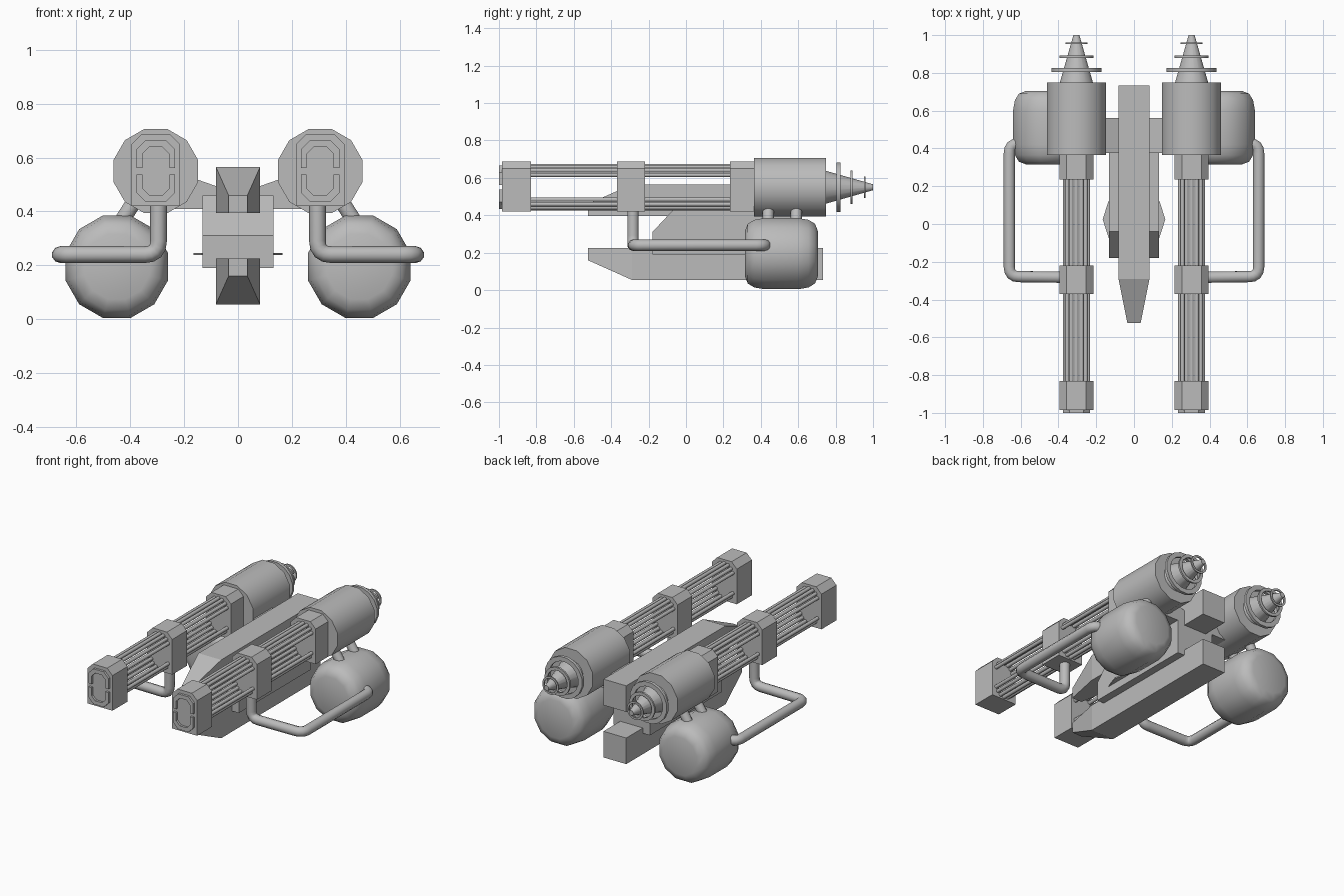
import bpy, bmesh, math
from mathutils import Vector, Matrix

cube = bpy.data.objects.get("Cube")
if cube:
    bpy.data.objects.remove(cube, do_unlink=True)

grey = bpy.data.materials.new("plain grey")
grey.use_nodes = True
COLOUR = (0.5, 0.5, 0.5, 1)
grey.diffuse_color = COLOUR
grey.node_tree.nodes["Principled BSDF"].inputs["Base Color"].default_value = COLOUR

GUN_X, GUN_Z = 0.305, 0.55
SIDES = {"left": 1, "right": -1}


def finish(name, bm, smooth=None):
    bmesh.ops.recalc_face_normals(bm, faces=bm.faces)
    mesh = bpy.data.meshes.new(name)
    bm.to_mesh(mesh)
    bm.free()
    mesh.materials.append(grey)
    obj = bpy.data.objects.new(name, mesh)
    bpy.context.collection.objects.link(obj)
    if smooth:
        bpy.ops.object.select_all(action="DESELECT")
        obj.select_set(True)
        bpy.context.view_layer.objects.active = obj
        bpy.ops.object.shade_smooth_by_angle(angle=math.radians(smooth))
    return obj


def prism(bm, outline, start, end):
    """Extrude an outline of 3D points from start offset to end offset."""
    a = [bm.verts.new(Vector(p) + Vector(start)) for p in outline]
    b = [bm.verts.new(Vector(p) + Vector(end)) for p in outline]
    bm.faces.new(a)
    bm.faces.new(b)
    for i in range(len(a)):
        j = (i + 1) % len(a)
        bm.faces.new((a[i], a[j], b[j], b[i]))


def lathe(bm, profile, x, z, sides, closed=False):
    """Revolve (radius, y) pairs about a lengthwise axis, flat side up."""
    rings = []
    for r, y in profile:
        turns = [math.tau * (i + 0.5) / sides for i in range(sides)]
        rings.append([bm.verts.new((x + r * math.cos(t), y, z + r * math.sin(t))) for t in turns])
    pairs = list(zip(rings, rings[1:]))
    if closed:
        pairs.append((rings[-1], rings[0]))
    else:
        bm.faces.new(rings[0])
        bm.faces.new(rings[-1])
    for a, b in pairs:
        for i in range(sides):
            j = (i + 1) % sides
            bm.faces.new((a[i], a[j], b[j], b[i]))


def tube(name, points, radius, bend=0.0):
    """Round pipe along a path, with its corners rounded off."""
    pts = [Vector(p) for p in points]
    path = [pts[0]]
    for a, b, c in zip(pts, pts[1:], pts[2:]):
        p, q = b + (a - b).normalized() * bend, b + (c - b).normalized() * bend
        path += [p.lerp(b, t).lerp(b.lerp(q, t), t) for t in (0, 0.25, 0.5, 0.75, 1)]
    path.append(pts[-1])
    curve = bpy.data.curves.new(name, "CURVE")
    curve.dimensions = "3D"
    curve.bevel_depth, curve.bevel_resolution, curve.use_fill_caps = radius, 3, True
    spline = curve.splines.new("POLY")
    spline.points.add(len(path) - 1)
    for point, co in zip(spline.points, path):
        point.co = (*co, 1)
        point.radius = 1
    spline.use_smooth = True
    curve.materials.append(grey)
    obj = bpy.data.objects.new(name, curve)
    bpy.context.collection.objects.link(obj)


def octagon(half_w, half_h, cut):
    """Upper half of a tall octagon, from the right side to the left."""
    right = [(half_w, 0.012), (half_w, half_h - cut), (half_w - cut, half_h)]
    return right + [(-x, z) for x, z in reversed(right)]


def build_gun(side, s):
    cx = s * GUN_X

    # Clamp blocks with chamfered upper corners
    w, top, low, cut = 0.09, 0.137, -0.13, 0.038
    outline = [(-w, low), (w, low), (w, top - cut), (w - cut, top), (cut - w, top), (-w, top - cut)]
    outline = [(cx + x, 0, GUN_Z + z) for x, z in outline]
    for part, y0, y1 in (("muzzle", -0.985, -0.83), ("middle_clamp", -0.37, -0.22), ("rear_clamp", 0.235, 0.37)):
        bm = bmesh.new()
        prism(bm, outline, (0, y0, 0), (0, y1, 0))
        finish(f"{side}_{part}", bm)

    # Raised muzzle bands, one upper and one lower
    bm = bmesh.new()
    outer, inner = octagon(0.072, 0.115, 0.035), octagon(0.05, 0.09, 0.026)
    for flip in (1, -1):
        for i in range(len(outer) - 1):
            quad = (outer[i], outer[i + 1], inner[i + 1], inner[i])
            prism(bm, [(cx + x, 0, GUN_Z + flip * z) for x, z in quad], (0, -1, 0), (0, -0.98, 0))
    finish(f"{side}_muzzle_bands", bm)

    # Open cage of thin rods in a tall ring
    bm = bmesh.new()
    count = 14
    for i in range(count):
        t = math.tau * (i + 0.5) / count
        x, z = 0.062 * math.cos(t), 0.062 * math.sin(t) + math.copysign(0.052, math.sin(t))
        lathe(bm, [(0.012, -0.9), (0.012, 0.3)], cx + x, GUN_Z + z, 8)
    finish(f"{side}_barrel_rods", bm, 50)

    # Rear drum, tail cone and rings round the cone
    bm = bmesh.new()
    lathe(bm, [(0.162, 0.364), (0.162, 0.748)], cx, GUN_Z, 12)
    finish(f"{side}_drum", bm, 35)
    bm = bmesh.new()
    lathe(bm, [(0.092, 0.74), (0.016, 1.0)], cx, GUN_Z, 16)
    finish(f"{side}_tail_cone", bm, 35)
    for n, (y, r, t) in enumerate(((0.815, 0.135, 0.02), (0.885, 0.092, 0.012), (0.957, 0.059, 0.008))):
        bm = bmesh.new()
        ring = [(r, y - t / 2), (r, y + t / 2), (r * 0.78, y + t / 2), (r * 0.78, y - t / 2)]
        lathe(bm, ring, cx, GUN_Z, 16, closed=True)
        finish(f"{side}_tail_ring_{n + 1}", bm, 35)

    # Rounded tank slung below the drum
    bm = bmesh.new()
    profile = [(0.125, 0.315), (0.165, 0.33), (0.187, 0.365), (0.197, 0.42)]
    profile += [(r, 1.02 - y) for r, y in reversed(profile)]
    lathe(bm, profile, s * 0.45, 0.195, 12)
    finish(f"{side}_tank", bm, 60)

    # Short struts and the long feed pipe
    for n, y in enumerate((0.44, 0.59)):
        tube(f"{side}_strut_{n + 1}", [(s * 0.46, y, 0.32), (s * 0.37, y, 0.46)], 0.03)
    tube(f"{side}_feed_pipe", [(s * 0.295, -0.283, 0.45), (s * 0.295, -0.283, 0.24), (s * 0.66, -0.278, 0.24),
                               (s * 0.66, 0.425, 0.24), (s * 0.55, 0.425, 0.24)], 0.031, 0.05)

    # Bracket joining the gun to the core
    bm = bmesh.new()
    arm = [(0.07, 0.49), (0.07, 0.41), (0.24, 0.41), (0.24, 0.55)]
    prism(bm, [(s * x, 0, z) for x, z in arm], (0, 0.375, 0), (0, 0.56, 0))
    finish(f"{side}_bracket", bm)


for side, s in SIDES.items():
    build_gun(side, s)

# Two tapered beams, mirrored about the middle height
for name, flip in (("upper_beam", 1), ("lower_beam", -1)):
    bm = bmesh.new()
    sections = []
    for y, w, tip in ((-0.525, 0.035, 0.15), (-0.29, 0.082, 0.255), (0.732, 0.082, 0.255)):
        corners = ((-w, 0.085), (w, 0.085), (w, tip), (-w, tip))
        sections.append([bm.verts.new((x, y, 0.31 + flip * z)) for x, z in corners])
    bm.faces.new(sections[0])
    bm.faces.new(sections[-1])
    for a, b in zip(sections, sections[1:]):
        for i in range(4):
            j = (i + 1) % 4
            bm.faces.new((a[i], a[j], b[j], b[i]))
    finish(name, bm)

# Core block with a sloped nose
bm = bmesh.new()
core = [(-0.18, 0.19), (0.56, 0.19), (0.56, 0.46), (-0.04, 0.46), (-0.18, 0.31)]
prism(bm, [(0, y, z) for y, z in core], (-0.132, 0, 0), (0.132, 0, 0))
finish("core_block", bm)

# Thin disc through the core
bm = bmesh.new()
bmesh.ops.create_cone(bm, cap_ends=True, segments=10, radius1=0.166, radius2=0.166, depth=0.008,
                      matrix=Matrix.Translation((0, 0.025, 0.242)) @ Matrix.Rotation(math.pi / 2, 4, "Z"))
finish("core_disc", bm)
